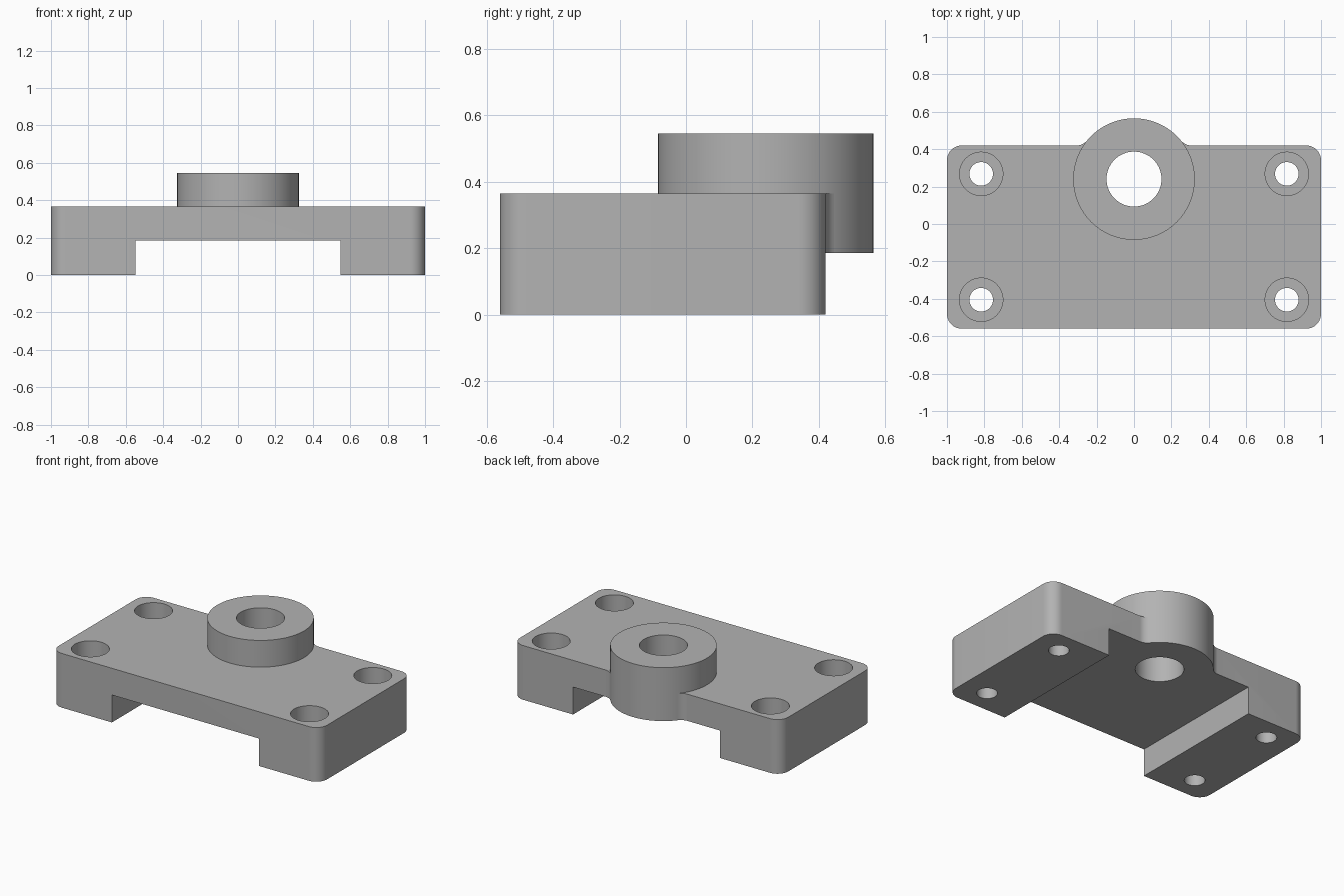
import bpy
import bmesh
from math import sin, cos, pi, sqrt, atan2, radians

cube = bpy.data.objects.get("Cube")
if cube:
    bpy.data.objects.remove(cube, do_unlink=True)

FRONT, BACK = -0.56, 0.42          # plate extents in y
FLOOR, TOP, BOSS_TOP = 0.185, 0.365, 0.545
CORNER, FILLET = 0.08, 0.07
BOSS_Y, BOSS_R, BORE_R = 0.24, 0.325, 0.147

grey = bpy.data.materials.new("machined grey")
grey.use_nodes = True
colour = (0.45, 0.45, 0.45, 1)
grey.diffuse_color = colour
grey.node_tree.nodes["Principled BSDF"].inputs["Base Color"].default_value = colour


def arc(cx, cy, r, start, end, steps):
    return [(cx + r * cos(start + (end - start) * i / steps),
             cy + r * sin(start + (end - start) * i / steps)) for i in range(steps + 1)]


def prism(name, outline, z0, z1):
    """Closed solid from an outline, extruded straight up."""
    bm = bmesh.new()
    face = bm.faces.new([bm.verts.new((x, y, z0)) for x, y in outline])
    top = bmesh.ops.extrude_face_region(bm, geom=[face])["geom"]
    bmesh.ops.translate(bm, vec=(0, 0, z1 - z0),
                        verts=[v for v in top if isinstance(v, bmesh.types.BMVert)])
    bmesh.ops.recalc_face_normals(bm, faces=bm.faces)
    mesh = bpy.data.meshes.new(name)
    bm.to_mesh(mesh)
    bm.free()
    mesh.materials.append(grey)
    obj = bpy.data.objects.new(name, mesh)
    bpy.context.collection.objects.link(obj)
    return obj


def cylinder(name, x, y, r, z0, z1, steps=64):
    return prism(name, arc(x, y, r, 0, 2 * pi, steps)[:-1], z0, z1)


def combine(target, tool, operation):
    mod = target.modifiers.new(tool.name, 'BOOLEAN')
    mod.operation, mod.solver, mod.object = operation, 'EXACT', tool
    bpy.context.view_layer.objects.active = target
    bpy.ops.object.modifier_apply(modifier=mod.name)
    bpy.data.objects.remove(tool, do_unlink=True)


# Plate outline: rounded corners, plus fillets that blend into the boss
rise = BACK + FILLET - BOSS_Y
fillet_x = sqrt((BOSS_R + FILLET) ** 2 - rise ** 2)
touch = atan2(-rise, -fillet_x)
right_half = (
    arc(1 - CORNER, FRONT + CORNER, CORNER, -pi / 2, 0, 10)
    + arc(1 - CORNER, BACK - CORNER, CORNER, 0, pi / 2, 10)
    + arc(fillet_x, BACK + FILLET, FILLET, -pi / 2, touch, 8)
    + [(0.15, BACK - 0.02)])
outline = right_half + [(-x, y) for x, y in reversed(right_half)]
bracket = prism("bracket_body", outline, 0, TOP)

# Channel under the plate, leaving two feet
channel = prism("channel_cutter", [(-0.548, -1), (0.548, -1), (0.548, 1), (-0.548, 1)],
                -0.1, FLOOR)
combine(bracket, channel, 'DIFFERENCE')

# Boss with its through bore
combine(bracket, cylinder("boss", 0, BOSS_Y, BOSS_R, FLOOR, BOSS_TOP, 96), 'UNION')
combine(bracket, cylinder("bore_cutter", 0, BOSS_Y, BORE_R, -0.1, 1), 'DIFFERENCE')

# Counterbored bolt holes in the four corners
for x in (-0.817, 0.817):
    for y in (-0.405, 0.268):
        combine(bracket, cylinder("bolt_cutter", x, y, 0.063, -0.1, 1), 'DIFFERENCE')
        combine(bracket, cylinder("counterbore_cutter", x, y, 0.116, FLOOR, 1), 'DIFFERENCE')

bpy.ops.object.select_all(action='DESELECT')
bracket.select_set(True)
bpy.context.view_layer.objects.active = bracket
bpy.ops.object.shade_smooth_by_angle(angle=radians(30))
